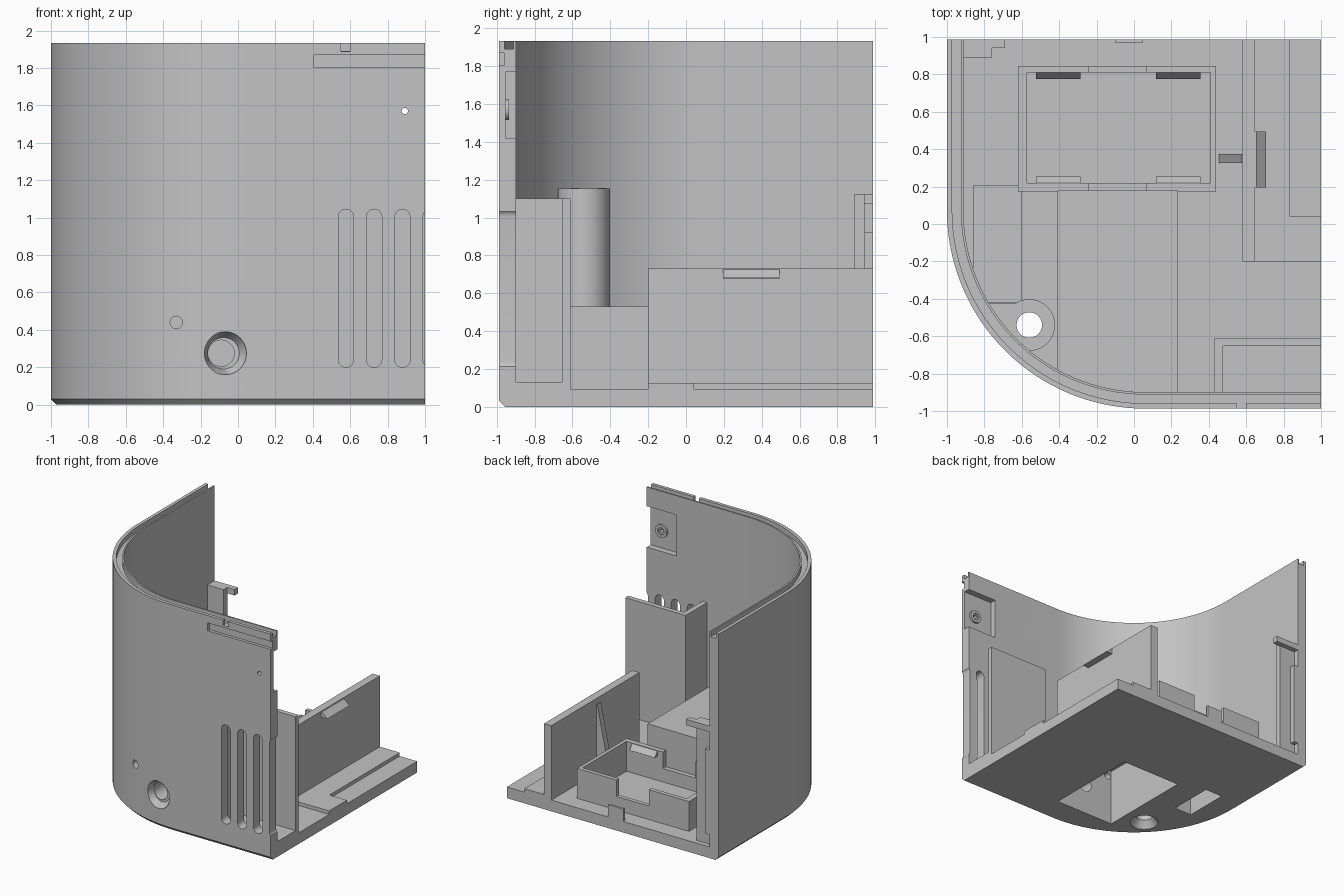
import bpy, bmesh, math
from math import sin, cos, pi

old = bpy.data.objects.get("Cube")
if old:
    bpy.data.objects.remove(old, do_unlink=True)

grey = bpy.data.materials.new("plain grey")
grey.use_nodes = True
COLOUR = (0.55, 0.55, 0.55, 1)
grey.diffuse_color = COLOUR
grey.node_tree.nodes["Principled BSDF"].inputs["Base Color"].default_value = COLOUR

BACK, TOP, FLOOR = 0.987, 1.933, 0.095
R = 1.06                       # outer corner radius
CX, CY = R - 1, R - BACK       # corner centre


def loft(name, rings):
    """Solid through rings of matching 3D points, capped at both ends."""
    bm = bmesh.new()
    loops = [[bm.verts.new(p) for p in ring] for ring in rings]
    n = len(loops[0])
    for a, b in zip(loops, loops[1:]):
        for i in range(n):
            j = (i + 1) % n
            bm.faces.new((a[i], a[j], b[j], b[i]))
    bm.faces.new(loops[0])
    bm.faces.new(loops[-1])
    bmesh.ops.recalc_face_normals(bm, faces=bm.faces)
    mesh = bpy.data.meshes.new(name)
    bm.to_mesh(mesh)
    bm.free()
    mesh.materials.append(grey)
    ob = bpy.data.objects.new(name, mesh)
    bpy.context.collection.objects.link(ob)
    return ob


def prism(name, pts, a, b, axis="z"):
    place = {"z": lambda p, t: (p[0], p[1], t),
             "y": lambda p, t: (p[0], t, p[1])}[axis]
    return loft(name, [[place(p, t) for p in pts] for t in (a, b)])


def box(name, x, y, z):
    return prism(name, [(x[0], y[0]), (x[1], y[0]), (x[1], y[1]), (x[0], y[1])], *z)


def circle(x, y, r, n=40):
    return [(x + r * cos(2 * pi * i / n), y + r * sin(2 * pi * i / n)) for i in range(n)]


def capsule(x, lo, hi, r, n=12):
    return ([(x + r * cos(pi * i / n), hi - r + r * sin(pi * i / n)) for i in range(n + 1)]
            + [(x - r * cos(pi * i / n), lo + r - r * sin(pi * i / n)) for i in range(n + 1)])


def outline(d, x_end=1.0, y_end=BACK, n=48):
    """Open path along the rounded wall, set in by d."""
    arc = [(CX - (R - d) * sin(t), CY - (R - d) * cos(t))
           for t in (pi / 2 * i / n for i in range(n + 1))]
    return [(x_end, arc[0][1])] + arc + [(arc[-1][0], y_end)]


def front_y(x, d):
    return CY - math.sqrt((R - d) ** 2 - min(0, x - CX) ** 2)


def cut(ob, *cutters):
    for c in cutters:
        m = ob.modifiers.new("cut", "BOOLEAN")
        m.operation, m.solver, m.object = "DIFFERENCE", "EXACT", c
        bpy.context.view_layer.objects.active = ob
        bpy.ops.object.modifier_apply(modifier=m.name)
        bpy.data.objects.remove(c, do_unlink=True)
    return ob


def smooth(ob):
    bpy.ops.object.select_all(action="DESELECT")
    ob.select_set(True)
    bpy.context.view_layer.objects.active = ob
    bpy.ops.object.shade_smooth_by_angle(angle=math.radians(30))


def cavity():
    return box("cavity", (-0.37, 0.195), (-0.73, 0.11), (-0.2, 0.49))


# Shell: wall and floor with a chamfered foot
rings = []
for d, z in ((0.03, 0), (0, 0.03), (0, TOP)):
    rings.append([(x, y, z) for x, y in outline(d) + [(1, BACK)]])
shell = loft("shell", rings)
cut(shell, prism("inside", outline(0.088, 1.2, 1.2) + [(1.2, 1.2)], FLOOR, 2.2),
    prism("rim_groove", outline(0.028, 1.2, 1.2) + outline(0.075, 1.2, 1.2)[::-1], 1.89, 2.2))

# Wall openings: vents, label slot, notch, pocket and holes
cut(shell, *[prism("vent", capsule(0.577 + 0.151 * i, 0.2, 1.045, 0.041), -1.2, -0.8, "y")
             for i in range(4)])
cut(shell, box("slot", (0.405, 1.2), (-1.2, -0.962), (1.803, 1.87)),
    box("notch", (0.55, 0.6), (-1.2, -0.93), (1.888, 2.2)),
    box("pocket", (0.72, 1.2), (-0.953, -0.7), (1.42, 1.77)),
    prism("pin_hole", circle(0.892, 1.57, 0.017, 20), -1.2, -0.7, "y"),
    prism("lamp_hole", circle(-0.33, 0.44, 0.033, 24), -1.2, -0.7, "y"),
    loft("socket_hole", [[(x, y, z) for x, z in circle(cx, 0.275, r)]
                         for cx, y, r in ((-0.07, -1.1, 0.115), (-0.07, -0.975, 0.115),
                                          (-0.09, -0.89, 0.07), (-0.09, -0.7, 0.07))]))

# Floor openings and the raised tab on the back edge
SX, SY = -0.56, -0.54
cut(shell, cavity(),
    box("side_opening", (-0.77, -0.605), (-0.2, 0.19), (-0.2, 0.3)),
    loft("screw_hole", [[(x, y, z) for x, y in circle(SX, SY, r)]
                        for z, r in ((-0.01, 0.12), (0.06, 0.068), (0.3, 0.068))]))
smooth(shell)
box("edge_tab", (-0.1, 0.045), (0.968, BACK), (0.05, 0.2))

# Hollow socket housing whose front follows the rounded wall
xs = [-0.41 + 0.645 * i / 12 for i in range(13)]
plan = [(x, front_y(x, 0.06)) for x in xs] + [(0.235, 0.18), (-0.41, 0.18)]
housing = prism("socket_housing", plan, 0.05, 0.53)
cut(housing, cavity(),
    prism("socket_bore", circle(-0.09, 0.275, 0.07), -1.2, -0.7, "y"),
    prism("lamp_bore", circle(-0.33, 0.44, 0.033, 24), -1.2, -0.6, "y"))
smooth(housing)

# Side housing with a recess underneath
side = prism("side_housing", [(-0.6, 0.205), (-0.86, 0.205), (-0.86, -0.25),
                              (-0.8, -0.42), (-0.6, -0.42)], 0.05, 0.25)
cut(side, box("recess", (-0.77, -0.605), (-0.2, 0.19), (-0.2, 0.2)))

# Screw boss with three small bumps
boss = prism("screw_boss", circle(SX, SY, 0.138), 0.05, 1.153)
cut(boss, prism("bore", circle(SX, SY, 0.068), -0.2, 1.5),
    loft("countersink", [[(x, y, z) for x, y in circle(SX, SY, r)]
                         for z, r in ((-0.01, 0.12), (0.061, 0.0685))]))
smooth(boss)
prism("boss_web", [(-0.64, -0.425), (-0.79, -0.425), (-0.7, -0.57), (-0.65, -0.55)], 0.05, 1.153)
for i in range(3):
    t = pi / 2 + i * 2 * pi / 3
    bump = prism("boss_bump", circle(SX + 0.095 * cos(t), SY + 0.095 * sin(t), 0.022, 12), 1.15, 1.156)
    smooth(bump)

# Tray with notched walls and snap clips
tray = box("tray", (-0.62, 0.438), (0.175, 0.845), (0.05, 0.35))
cut(tray, box("tray_inside", (-0.572, 0.408), (0.22, 0.81), (0.08, 0.6)),
    box("tray_notch", (-0.242, 0.065), (0, 1.2), (0.21, 0.6)))
for x in (-0.525, 0.117):
    for y, s in ((0.22, 1), (0.81, -1)):
        section = [(y - s * 0.01, 0.345), (y, 0.345), (y + s * 0.035, 0.3), (y - s * 0.01, 0.3)]
        loft("tray_clip", [[(t, b, z) for b, z in section] for t in (x, x + 0.238)])

# Raised deck with a lowered corner, partition, its catch and gusset
deck = box("raised_deck", (0.58, 1), (-0.2, BACK), (0.05, 0.125))
cut(deck, box("deck_step", (0.835, 1.2), (0.04, 1.2), (FLOOR, 0.3)))
box("partition", (0.58, 0.648), (-0.2, BACK), (0.06, 0.73))
prism("partition_catch", [(0.64, 0.725), (0.655, 0.725), (0.707, 0.68), (0.64, 0.677)], 0.195, 0.495, "y")
prism("partition_gusset", [(0.59, 0.06), (0.455, 0.06), (0.455, 0.1), (0.575, 0.68), (0.59, 0.68)],
      0.325, 0.375, "y")

# Vent duct: corner wall on a low plate
prism("vent_duct", [(0.43, -0.92), (0.475, -0.92), (0.475, -0.652), (1, -0.652),
                    (1, -0.61), (0.43, -0.61)], 0.06, 1.1)
box("duct_plate", (0.44, 1), (-0.92, -0.62), (0.05, 0.13))

# Bracket on the side wall by the back edge
box("bracket_post", (-0.93, -0.76), (0.89, 0.945), (0.06, 1.125))
box("bracket_lip", (-0.93, -0.69), (0.94, BACK), (1.075, 1.125))
box("bracket_rib", (-0.93, -0.87), (0.94, BACK), (0.2, 0.92))

# Screw ring inside the wall pocket
ring = prism("pocket_ring", circle(0.892, 1.57, 0.055), -0.96, -0.935, "y")
cut(ring, prism("ring_bore", circle(0.892, 1.57, 0.03, 24), -0.945, -0.8, "y"),
    prism("ring_pin_hole", circle(0.892, 1.57, 0.017, 20), -1.2, -0.7, "y"))
smooth(ring)
